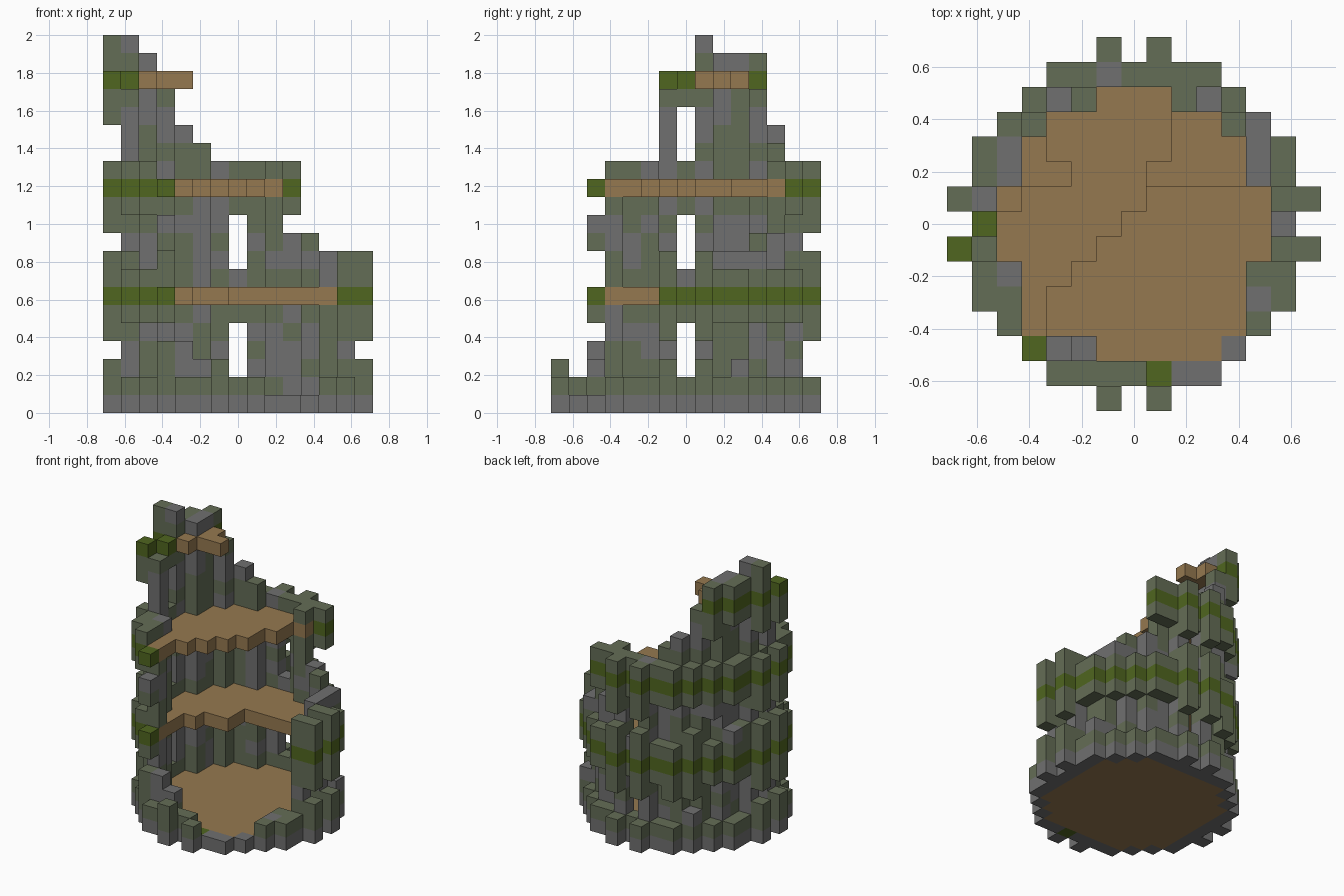
import bpy, bmesh, math, random
from mathutils import Vector

random.seed(4)
if "Cube" in bpy.data.objects:
    bpy.data.objects.remove(bpy.data.objects["Cube"], do_unlink=True)

S = 2 / 21          # block size
FLOOR_GAP = 6       # layers per storey


def material(name, rgb):
    m = bpy.data.materials.new(name)
    m.use_nodes = True
    m.diffuse_color = (*rgb, 1)
    m.node_tree.nodes["Principled BSDF"].inputs["Base Color"].default_value = (*rgb, 1)
    return m


MATS = [material("grey stone", (.16, .16, .16)),
        material("mossy stone", (.127, .153, .093)),
        material("green moss", (.08, .133, .014)),
        material("wood planks", (.30, .19, .08))]
GREY, MOSSY, GREEN, WOOD = range(4)


# Plan of the tower: concentric rings of blocks on a square grid
def ring(test):
    span = range(-7, 8)
    cells = [(x, y) for x in span for y in span if test(x, y, x * x + y * y)]
    return sorted(cells, key=lambda c: math.atan2(c[1], c[0]) % math.tau)


inside = ring(lambda x, y, r: r <= 26)
wall = ring(lambda x, y, r: 27 <= r <= 37)
collar = ring(lambda x, y, r: 38 <= r <= 45 or {abs(x), abs(y)} == {7, 1})

# Ruined heights, counter-clockwise from +x
wall_top = dict(zip(wall, [8, 9, 9, 9, 10, 10, 14, 14, 14, 14, 15, 16, 18, 20, 20, 21,
                           19, 18, 14, 14, 13, 4, 3, 2, 2, 1, 1, 1, 1, 2, 2, 9]))
collar_top = dict(zip(collar, [9, 9, 9, 9, 10, 14, 14, 14, 14, 14, 14, 14, 20, 20, 20, 21,
                               19, 14, 14, 14, 13, 2, 2, 3, 2, 1, 1, 1, 2, 2, 2, 9]))
parts = {"inner_wall": {}, "outer_bands": {}, "window_frames": {}, "floors": {}}

# Floors: full at the base, broken away diagonally above
middle_edge = {-4: -4, -3: -1, -2: 0, -1: 0, 0: 2}
upper_edge = {-4: -4, -3: -2, -2: -1, -1: 0, 0: 1, 1: 3}
for x, y in inside + wall:
    if max(abs(x), abs(y)) == 6 and (x, y) in wall:
        continue
    walled = (x, y) in wall
    keep = {0: True,
            6: wall_top[x, y] > 6 if walled else y >= middle_edge.get(x, 2 if x > 0 else -7),
            12: wall_top[x, y] > 12 if walled else y >= upper_edge.get(x, 7 if x > 0 else -7),
            18: (x, y) in {(-5, 1), (-4, 2), (-4, 3), (-3, 2)} or (walled and wall_top[x, y] > 18)}
    for k, present in keep.items():
        if present:
            parts["floors"][x, y, k] = WOOD

# Inner wall: patchy stone with a window on each side of every storey
for (x, y), top in wall_top.items():
    for k in range(top):
        phase = k % FLOOR_GAP
        window = 0 in (x, y) and phase in (2, 3, 4)
        if window or (x, y, k) in parts["floors"]:
            continue
        if phase == 0 and k:
            mat = GREEN
        elif k == 0:
            mat = GREEN if (x, y) == (1, -6) else GREY
        else:
            mat = MOSSY if random.random() < (.75 if phase in (1, 5) else .4) else GREY
        if k == 20 or (x, y, k) == (6, 0, 7):
            mat = GREY
        parts["inner_wall"][x, y, k] = mat

# Projecting bands at each floor, and the split piers beside the windows
for (x, y), top in collar_top.items():
    pier = 7 in (abs(x), abs(y))
    for k in range(top):
        phase = k % FLOOR_GAP
        if pier:
            solid = phase != 3 and k != 14 and not (abs(y) == 7 and k == 2 and y > 0)
        elif (x, y) == (-4, -5):
            solid = k not in (4, 7, 8, 11)
        else:
            solid = phase in (0, 1, 5) or (phase in (2, 4) and random.random() < .2)
        if solid:
            mat = GREY if k == 0 else GREEN if phase == 0 else MOSSY
            if phase in (2, 4) and not pier and random.random() < .5:
                mat = GREY
            parts["window_frames" if pier else "outer_bands"][x, y, k] = mat

solid_cells = set().union(*parts.values())
DIRECTIONS = [Vector(d) for d in ((1, 0, 0), (-1, 0, 0), (0, 1, 0),
                                  (0, -1, 0), (0, 0, 1), (0, 0, -1))]


# Skin of a block part: only faces that are not against another block
def build(name, cells):
    bm = bmesh.new()
    for cell, mat in cells.items():
        c = Vector(cell)
        for d in DIRECTIONS:
            if tuple(int(v) for v in c + d) in solid_cells:
                continue
            u = Vector((d.y, d.z, d.x))
            v = d.cross(u)
            mid = c + d / 2 + Vector((0, 0, .5))
            corners = [mid + (a * u + b * v) / 2
                       for a, b in ((-1, -1), (1, -1), (1, 1), (-1, 1))]
            face = bm.faces.new([bm.verts.new(p * S) for p in corners])
            face.material_index = mat
    bmesh.ops.remove_doubles(bm, verts=bm.verts, dist=S / 100)
    mesh = bpy.data.meshes.new(name)
    bm.to_mesh(mesh)
    bm.free()
    for m in MATS:
        mesh.materials.append(m)
    bpy.context.collection.objects.link(bpy.data.objects.new(name, mesh))


for name, cells in parts.items():
    build(name, cells)
